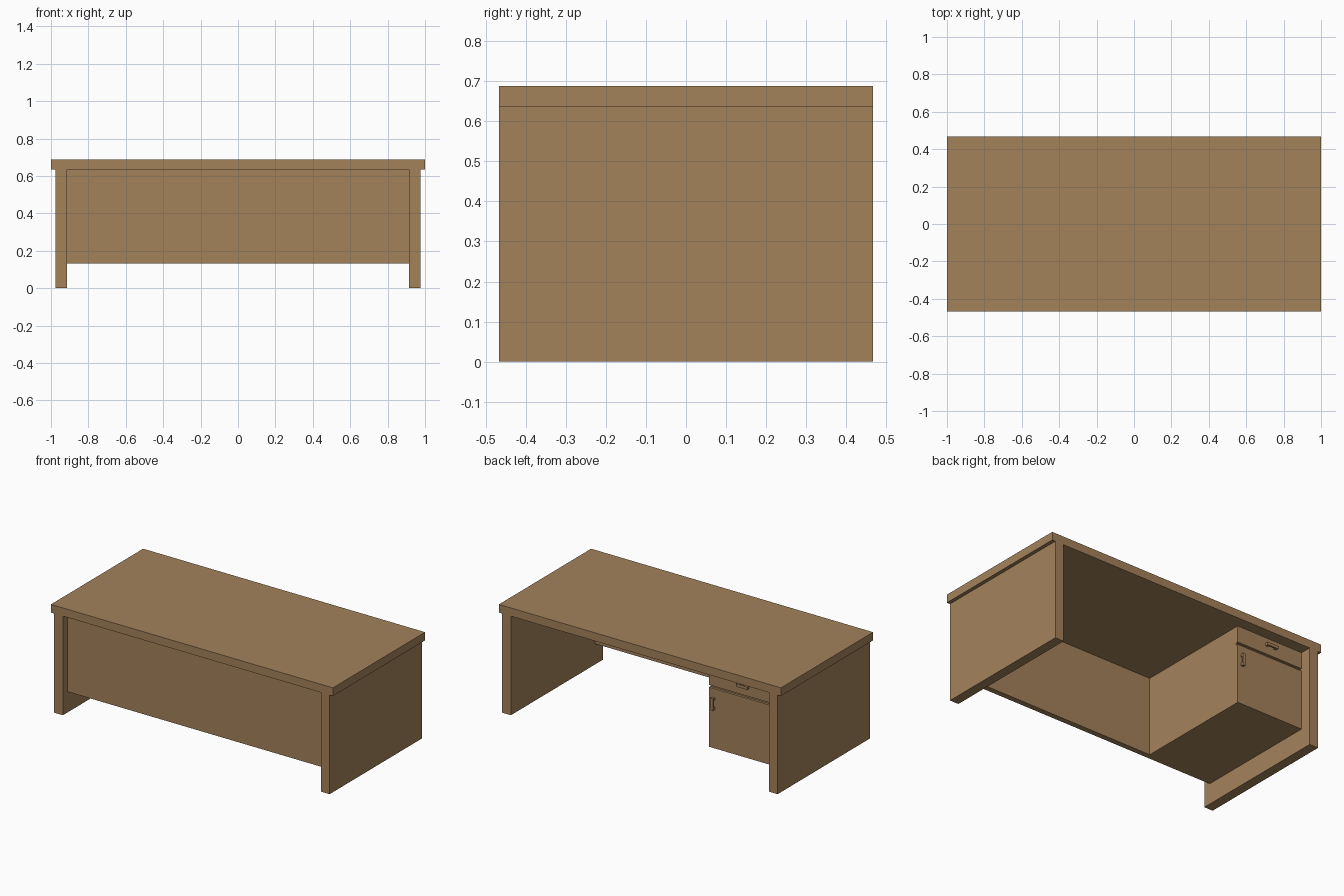
import bpy, bmesh
from mathutils import Vector

if "Cube" in bpy.data.objects:
    bpy.data.objects.remove(bpy.data.objects["Cube"])

wood = bpy.data.materials.new("warm_brown_wood")
wood.diffuse_color = (0.371, 0.223, 0.105, 1)
wood.use_nodes = True
wood.node_tree.nodes["Principled BSDF"].inputs["Base Color"].default_value = wood.diffuse_color


def boxes(name, *spans):
    """One object made of axis-aligned boxes, each (x0, x1, y0, y1, z0, z1)."""
    bm = bmesh.new()
    for x0, x1, y0, y1, z0, z1 in spans:
        verts = bmesh.ops.create_cube(bm, size=1)["verts"]
        for v in verts:
            v.co = Vector(((x0 + x1) / 2 + v.co.x * (x1 - x0),
                           (y0 + y1) / 2 + v.co.y * (y1 - y0),
                           (z0 + z1) / 2 + v.co.z * (z1 - z0)))
    mesh = bpy.data.meshes.new(name)
    bm.to_mesh(mesh)
    bm.free()
    mesh.materials.append(wood)
    obj = bpy.data.objects.new(name, mesh)
    bpy.context.collection.objects.link(obj)
    return obj


D = 0.467            # half depth
Z0, Z1 = 0.133, 0.635  # hanging parts: bottom and desk underside
IN = 0.915           # inner face of the side panels

# Desk top and the two side panels
boxes("desk_top", (-1, 1, -D, D, Z1, 0.688))
for side, s in (("left", -1), ("right", 1)):
    x0, x1 = sorted((s * IN, s * 0.977))
    boxes(side + "_side_panel", (x0, x1, -D, D, 0, Z1))

# Modesty panel, slightly set back from the front
boxes("modesty_panel", (-IN, IN, -0.42, -0.385, Z0, Z1))

# Cabinet with a drawer above a door, opening toward the back
CX, FY = -0.44, 0.395
boxes("cabinet_body", (-IN, CX, -0.385, FY - 0.015, Z0, Z1))
boxes("drawer_front", (-IN, CX, FY - 0.015, FY, 0.53, Z1))
boxes("cabinet_door", (-IN, CX, FY - 0.015, FY, Z0, 0.515))

# Bar handles, each a grip on two posts
H, T, P = 0.04, 0.009, 0.02  # half length, half thickness, projection
cx, cz = -0.685, 0.59
boxes("drawer_handle",
      (cx - H, cx + H, FY + P - 0.009, FY + P, cz - T, cz + T),
      *[(cx + s * 0.03 - 0.008, cx + s * 0.03 + 0.008, FY, FY + P - 0.009, cz - T, cz + T)
        for s in (-1, 1)])
cx, cz = -0.472, 0.42
boxes("door_handle",
      (cx - T, cx + T, FY + P - 0.009, FY + P, cz - H, cz + H),
      *[(cx - T, cx + T, FY, FY + P - 0.009, cz + s * 0.03 - 0.008, cz + s * 0.03 + 0.008)
        for s in (-1, 1)])
